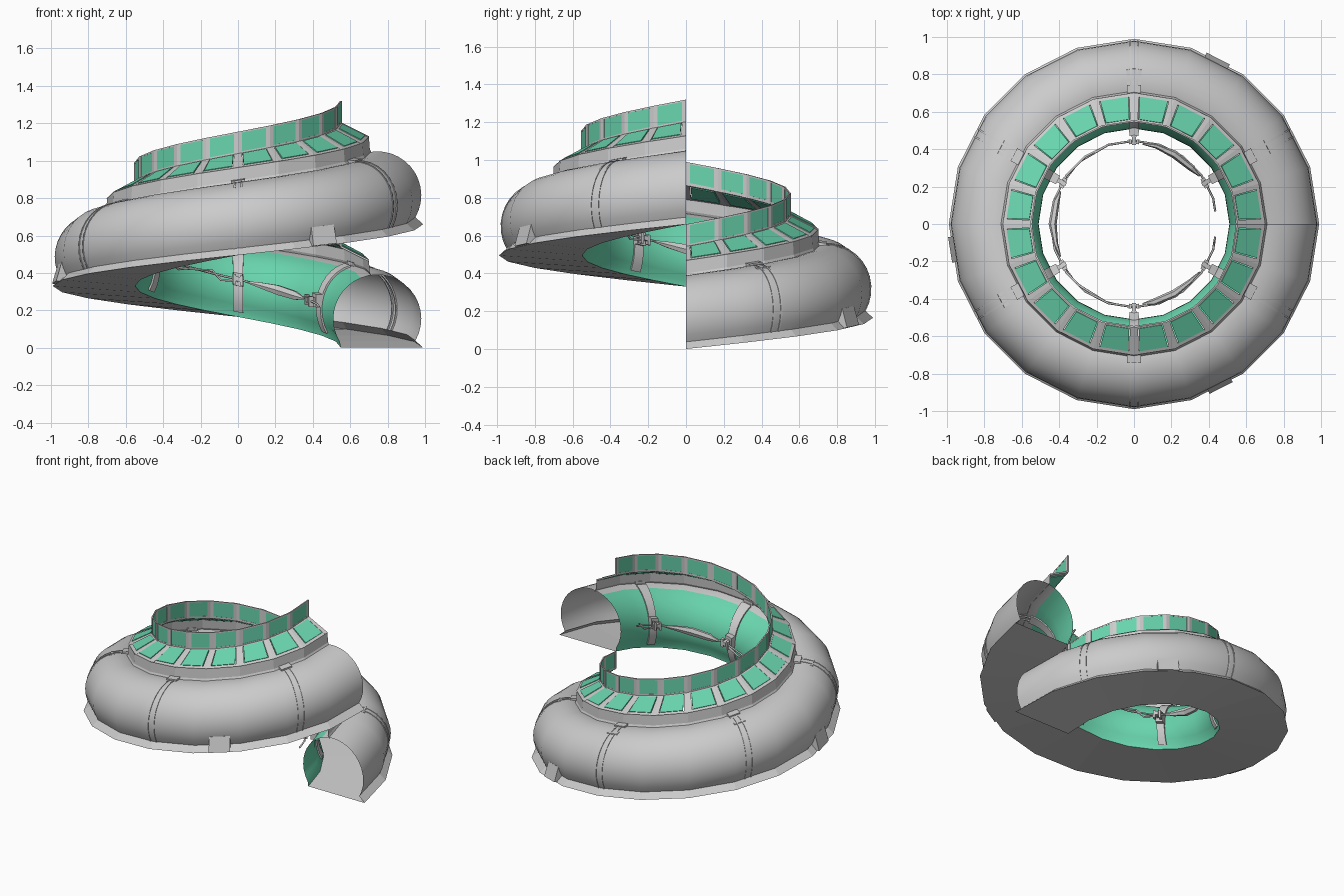
import bpy, bmesh, math
from mathutils import Vector

if "Cube" in bpy.data.objects:
    bpy.data.objects.remove(bpy.data.objects["Cube"])

N, RISE = 20, 0.66            # facets per turn, climb per turn
STEP = 360 / N
CR, CZ, RAD = 0.745, 0.155, 0.235   # tube centre and radius

glass = bpy.data.materials.new("green_glass")
glass.diffuse_color = (0.14, 0.66, 0.42, 1)
glass.use_nodes = True
glass.node_tree.nodes["Principled BSDF"].inputs["Base Color"].default_value = glass.diffuse_color


def P(a, r, z):
    """Point on the faceted helix: angle, radius, height above the floor."""
    i = min(max(math.floor(a / STEP + 1e-6), 0), N - 1)
    t = a / STEP - i
    c = []
    for k in (i, i + 1):
        b = math.radians(k * STEP)
        c.append(Vector((r * math.cos(b), r * math.sin(b), z + RISE * k / N)))
    return c[0].lerp(c[1], t)


def make(name, verts, faces, mat=None, smooth=False):
    me = bpy.data.meshes.new(name)
    me.from_pydata(verts, [], faces)
    ob = bpy.data.objects.new(name, me)
    bpy.context.collection.objects.link(ob)
    bm = bmesh.new()
    bm.from_mesh(me)
    bmesh.ops.recalc_face_normals(bm, faces=bm.faces)
    bm.to_mesh(me)
    bm.free()
    if mat:
        me.materials.append(mat)
    if smooth:
        bpy.context.view_layer.objects.active = ob
        ob.select_set(True)
        bpy.ops.object.shade_smooth_by_angle(angle=math.radians(35))
        ob.select_set(False)
    return ob


def sweeps(name, jobs, mat=None, smooth=False):
    """Sweep each (profile, angles, closed) along the helix into one object."""
    V, F = [], []
    for prof, angs, closed in jobs:
        o, m = len(V), len(prof)
        V += [P(a, r, z) for a in angs for r, z in prof]
        for j in range(len(angs) - 1):
            for k in range(m if closed else m - 1):
                k2 = (k + 1) % m
                F.append((o + j * m + k, o + j * m + k2, o + (j + 1) * m + k2, o + (j + 1) * m + k))
        if closed:
            F.append(tuple(range(o, o + m)))
            e = o + (len(angs) - 1) * m
            F.append(tuple(range(e, e + m)))
    return make(name, V, F, mat, smooth)


def arc(d0, d1, n, off=0.0):
    return [(CR + (RAD + off) * math.cos(math.radians(d0 + (d1 - d0) * i / n)),
             CZ + (RAD + off) * math.sin(math.radians(d0 + (d1 - d0) * i / n))) for i in range(n + 1)]


def box(r0, r1, z0, z1):
    return [(r0, z0), (r1, z0), (r1, z1), (r0, z1)]


def plate(p, q, s, t, thick):
    """Closed profile: slab along p->q from fraction s to t, raised both ways."""
    p, q = Vector(p), Vector(q)
    d = (q - p).normalized()
    n = Vector((-d.y, d.x)) * thick
    a, b = p.lerp(q, s), p.lerp(q, t)
    return [tuple(a + n), tuple(b + n), tuple(b - n), tuple(a - n)]


turn = [i * STEP for i in range(N + 1)]
ribs = [30 + 60 * i for i in range(6)]

# Tube: grey outer shell, green inner wall, flat floor with outer lip
sweeps("outer_shell", [(arc(-30, 112, 14), turn, False)], smooth=True)
sweeps("inner_glass_wall", [(arc(112, 212, 10) + [(0.55, 0.0)], turn, False)], glass, True)
sweeps("floor", [([(0.55, 0.0), (0.99, 0.0), arc(-30, 0, 1)[0]], turn, False)])

# Rim under the windows
RIM0, RIM1, TOP0, TOP1 = (0.70, 0.375), (0.70, 0.465), (0.55, 0.54), (0.55, 0.66)
sweeps("window_rim", [([(0.715, 0.38), (0.705, 0.40), RIM1], turn, False)])

# Window frames: rails along the helix and a mullion at every facet edge
rails = [(plate(RIM1, TOP0, s, t, 0.004), turn, True) for s, t in ((0, 0.12), (0.93, 1))]
rails += [(plate(TOP0, TOP1, s, t, 0.004), turn, True) for s, t in ((0, 0.1), (0.93, 1))]
for a in turn:
    span = [max(a - 2.2, 0), a, min(a + 2.2, 360)]
    span = sorted(set(span))
    for p, q in ((RIM1, TOP0), (TOP0, TOP1)):
        rails.append((plate(p, q, 0, 1, 0.005), span, True))
sweeps("window_frames", rails)

# Glass panes, two tiers
panes = []
for a in turn[:-1]:
    panes.append((plate(RIM1, TOP0, 0.12, 0.93, 0.008), [a + 2.6, a + STEP - 2.6], True))
    panes.append((plate(TOP0, TOP1, 0.1, 0.93, 0.003), [a + 2.2, a + STEP - 2.2], True))
sweeps("window_panes", panes, glass)

# Ribs: wide bands on the inner wall, narrow paired seams on the shell
bands, seams = [], []
for a in ribs:
    bands.append((arc(105, 212, 10, 0.010) + arc(212, 105, 10, -0.008),
                  [a - 3, a, a + 3], True))
    for d in (-1.3, 1.3):
        seams.append((arc(-30, 105, 12, 0.004) + arc(105, -30, 12, -0.008),
                      [a + d - 0.3, a + d + 0.3], True))
sweeps("inner_ribs", bands, smooth=True)
sweeps("shell_seams", seams, smooth=True)

# Straps from the rim onto the shell at each rib
sweeps("top_straps", [([(0.70, 0.40), (0.83, 0.378), (0.835, 0.36), (0.70, 0.375)],
                       [a - 2.8, a, a + 2.8], True) for a in ribs[:4]])
sweeps("top_handles", [([(0.70, 0.405), (0.75, 0.40), (0.75, 0.385), (0.70, 0.385)],
                        [a - 3, a + 3], True) for a in ribs])

# Wedge blocks on the outer lip
sweeps("outer_blocks", [([(0.94, 0.0), (1.005, 0.005), (0.975, 0.105), (0.94, 0.105)],
                         [a - 4, a, a + 4], True) for a in (63, 188, 298)])

# Pipe brackets inside the well
br = []
for a in ribs:
    br.append((box(0.475, 0.53, 0.165, 0.235), [a - 3, a, a + 3], True))
    br.append((box(0.425, 0.48, 0.19, 0.215), [a - 1.5, a + 1.5], True))
    for d in (-2.6, 2.6):
        br.append((box(0.43, 0.455, 0.17, 0.225), [a + d - 1, a + d + 1], True))
sweeps("pipe_brackets", br)


# Pipes along the inner wall
def pipe(name, pts, rad):
    cu = bpy.data.curves.new(name, 'CURVE')
    cu.dimensions = '3D'
    cu.bevel_depth = rad
    cu.bevel_resolution = 1
    sp = cu.splines.new('POLY')
    sp.points.add(len(pts) - 1)
    for s, p in zip(sp.points, pts):
        s.co = (*p, 1)
    bpy.context.collection.objects.link(bpy.data.objects.new(name, cu))


pipe("main_pipe", [P(a, 0.445, 0.20) for a in range(9, 354, 9)], 0.006)
for i, a in enumerate(ribs):
    if i % 2:        # kinked second pipe
        pipe("side_pipe", [P(min(a + d, 358), 0.445, z) for d, z in
                           ((0, 0.19), (12, 0.175), (18, 0.215), (40, 0.185), (46, 0.17), (60, 0.19))
                           if a + d <= 352], 0.006)
    else:            # swollen sleeve
        V, F = [], []
        prof = ((6, 0.006), (14, 0.026), (30, 0.03), (44, 0.018), (54, 0.005))
        for d, w in prof:
            V += [P(a + d, 0.435 + w * 0.9 * math.cos(math.radians(60 * k)) * 0.8,
                    0.198 + w * math.sin(math.radians(60 * k))) for k in range(6)]
        for j in range(len(prof) - 1):
            F += [(j * 6 + k, j * 6 + (k + 1) % 6, j * 6 + 6 + (k + 1) % 6, j * 6 + 6 + k) for k in range(6)]
        F += [tuple(range(6)), tuple(range(len(V) - 6, len(V)))]
        make("pipe_sleeve", V, F)
